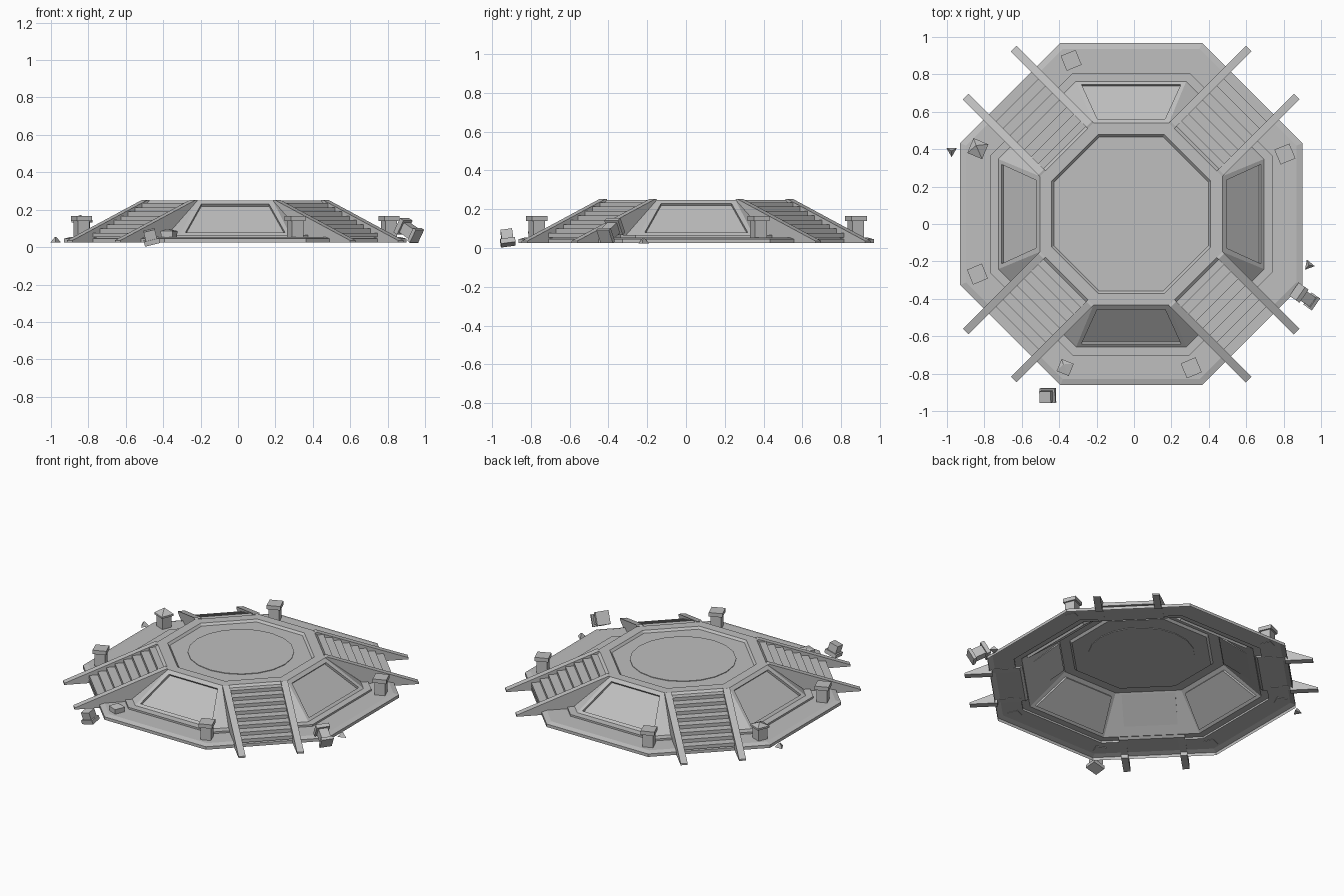
import bpy, bmesh, math
from mathutils import Matrix, Vector

cube = bpy.data.objects.get("Cube")
if cube:
    bpy.data.objects.remove(cube)

stone = bpy.data.materials.new("stone_grey")
stone.use_nodes = True
GREY = (0.52, 0.52, 0.52, 1)
stone.diffuse_color = GREY
stone.node_tree.nodes["Principled BSDF"].inputs["Base Color"].default_value = GREY

CENTRE = Matrix.Translation((-0.015, 0.053, 0))


def finish(name, bm, matrix=CENTRE):
    bmesh.ops.recalc_face_normals(bm, faces=bm.faces)
    bm.transform(matrix)
    mesh = bpy.data.meshes.new(name)
    bm.to_mesh(mesh)
    bm.free()
    mesh.materials.append(stone)
    obj = bpy.data.objects.new(name, mesh)
    bpy.context.collection.objects.link(obj)
    return obj


def spin(angle):
    return CENTRE @ Matrix.Rotation(math.radians(angle), 4, "Z")


def add_box(bm, size, place):
    bmesh.ops.create_cube(bm, size=1, matrix=Matrix.Translation(place) @ Matrix.Diagonal((*size, 1)))


def add_slab(bm, outline, t0, t1):
    """Extrude a (distance, height) outline sideways from t0 to t1."""
    a = [bm.verts.new((d, t0, z)) for d, z in outline]
    b = [bm.verts.new((d, t1, z)) for d, z in outline]
    bm.faces.new(a)
    bm.faces.new(b[::-1])
    for i in range(len(a)):
        j = (i + 1) % len(a)
        bm.faces.new((a[i], b[i], b[j], a[j]))


# Octagonal platform: open shell from rings of (half width, height)
PROFILE = [(0.915, 0.025), (0.915, 0.045), (0.883, 0.054), (0.755, 0.054), (0.755, 0.066),
           (0.71, 0.066), (0.487, 0.248), (0.425, 0.248), (0.412, 0.234)]
SLOPE = 5
bm = bmesh.new()
rings = []
for half, z in PROFILE:
    r = half / math.cos(math.pi / 8)
    rings.append([bm.verts.new((r * math.cos(math.pi / 4 * (k - 0.5)),
                                r * math.sin(math.pi / 4 * (k - 0.5)), z)) for k in range(8)])
panels = []
for level, (low, high) in enumerate(zip(rings, rings[1:])):
    for k in range(8):
        n = (k + 1) % 8
        face = bm.faces.new((low[k], low[n], high[n], high[k]))
        if level == SLOPE and k % 2 == 0:
            panels.append(face)
bm.faces.new(rings[-1])
bm.normal_update()
# Sunken panels on the four straight sides
bmesh.ops.inset_individual(bm, faces=panels, thickness=0.035, depth=0)
sunk = bmesh.ops.extrude_discrete_faces(bm, faces=panels)["faces"]
for face in sunk:
    bmesh.ops.translate(bm, verts=face.verts, vec=face.normal * -0.016)
finish("platform", bm)

# Round floor disc
bm = bmesh.new()
bmesh.ops.create_cone(bm, cap_ends=True, segments=20, radius1=0.326, radius2=0.326, depth=0.008,
                      matrix=Matrix.Translation((0, 0, 0.234)))
finish("floor_disc", bm)

# Four diagonal stairs with sloping side beams
STEPS = 8
START, END, TOP, BOTTOM = 0.49, 0.915, 0.235, 0.054
steps = [(START, TOP)]
for i in range(1, STEPS + 1):
    d = START + (END - START) * i / STEPS
    steps.append((d, TOP - (TOP - BOTTOM) * (i - 1) / STEPS))
    steps.append((d, TOP - (TOP - BOTTOM) * i / STEPS))
steps += [(0.73, BOTTOM)]
BEAM = [(0.487, 0.25), (0.50, 0.253), (1.07, 0.036), (1.07, 0.025), (0.90, 0.025),
        (0.90, 0.05), (0.73, 0.054)]
for k in range(4):
    bm = bmesh.new()
    add_slab(bm, steps, -0.165, 0.165)
    finish(f"stairs_{k}", bm, spin(45 + 90 * k))
    for side in (-1, 1):
        bm = bmesh.new()
        add_slab(bm, BEAM, side * 0.16, side * 0.203)
        finish(f"stair_beam_{k}_{'left' if side > 0 else 'right'}", bm, spin(45 + 90 * k))

# Intact posts, one per quarter turn
for k in range(4):
    bm = bmesh.new()
    place = Matrix.Translation((0.822, 0.321, 0)) @ Matrix.Rotation(math.radians(22.5), 4, "Z")
    add_box(bm, (0.066, 0.066, 0.09), (0, 0, 0.097))
    add_box(bm, (0.086, 0.086, 0.026), (0, 0, 0.152))
    bm.transform(place)
    finish(f"post_{k}", bm, spin(90 * k))


def broken_post(name, place, height, peak, width):
    """Post stump ending in an off-centre jagged peak."""
    bm = bmesh.new()
    add_box(bm, (0.066, 0.066, height - 0.05), (0, 0, (height + 0.05) / 2))
    add_box(bm, (width, width, 0.012), (0, 0, height))
    ring = [bm.verts.new((x * width / 2, y * width / 2, height + 0.006))
            for x, y in ((-1, -1), (1, -1), (1, 1), (-1, 1))]
    tip = bm.verts.new((-0.015, 0.012, peak))
    for i in range(4):
        bm.faces.new((ring[i], ring[(i + 1) % 4], tip))
    finish(name, bm, CENTRE @ Matrix.Translation(place) @ Matrix.Rotation(math.radians(-22.5), 4, "Z"))


broken_post("broken_tall_post", (-0.82, 0.35, 0), 0.138, 0.172, 0.086)
broken_post("broken_short_post", (-0.353, -0.82, 0), 0.08, 0.098, 0.07)

# Fallen post beside the platform
bm = bmesh.new()
add_box(bm, (0.06, 0.06, 0.09), (0, 0, 0))
add_box(bm, (0.086, 0.086, 0.026), (0, 0, 0.05))
add_box(bm, (0.078, 0.078, 0.02), (0, 0, -0.045))
lean = Vector((-0.72, 0.5, 0.5)).to_track_quat("Z", "Y").to_matrix().to_4x4()
finish("fallen_post", bm, Matrix.Translation((0.918, -0.392, 0.086)) @ lean)

# Fallen cap block
bm = bmesh.new()
add_box(bm, (0.062, 0.06, 0.05), (0, 0, 0.02))
add_box(bm, (0.084, 0.076, 0.026), (0, 0, -0.018))
tilt = Matrix.Rotation(math.radians(-14), 4, "Y") @ Matrix.Rotation(math.radians(8), 4, "X")
finish("fallen_cap", bm, Matrix.Translation((-0.465, -0.92, 0.047)) @ tilt)

# Loose stone chips
for name, place, turn in (("chip_left", (0.935, -0.22, 0.038), 20), ("chip_right", (-0.975, 0.39, 0.04), 180)):
    bm = bmesh.new()
    bmesh.ops.create_cone(bm, cap_ends=True, segments=3, radius1=0.032, radius2=0.004, depth=0.03)
    finish(name, bm, Matrix.Translation(place) @ Matrix.Rotation(math.radians(turn), 4, "Z"))
